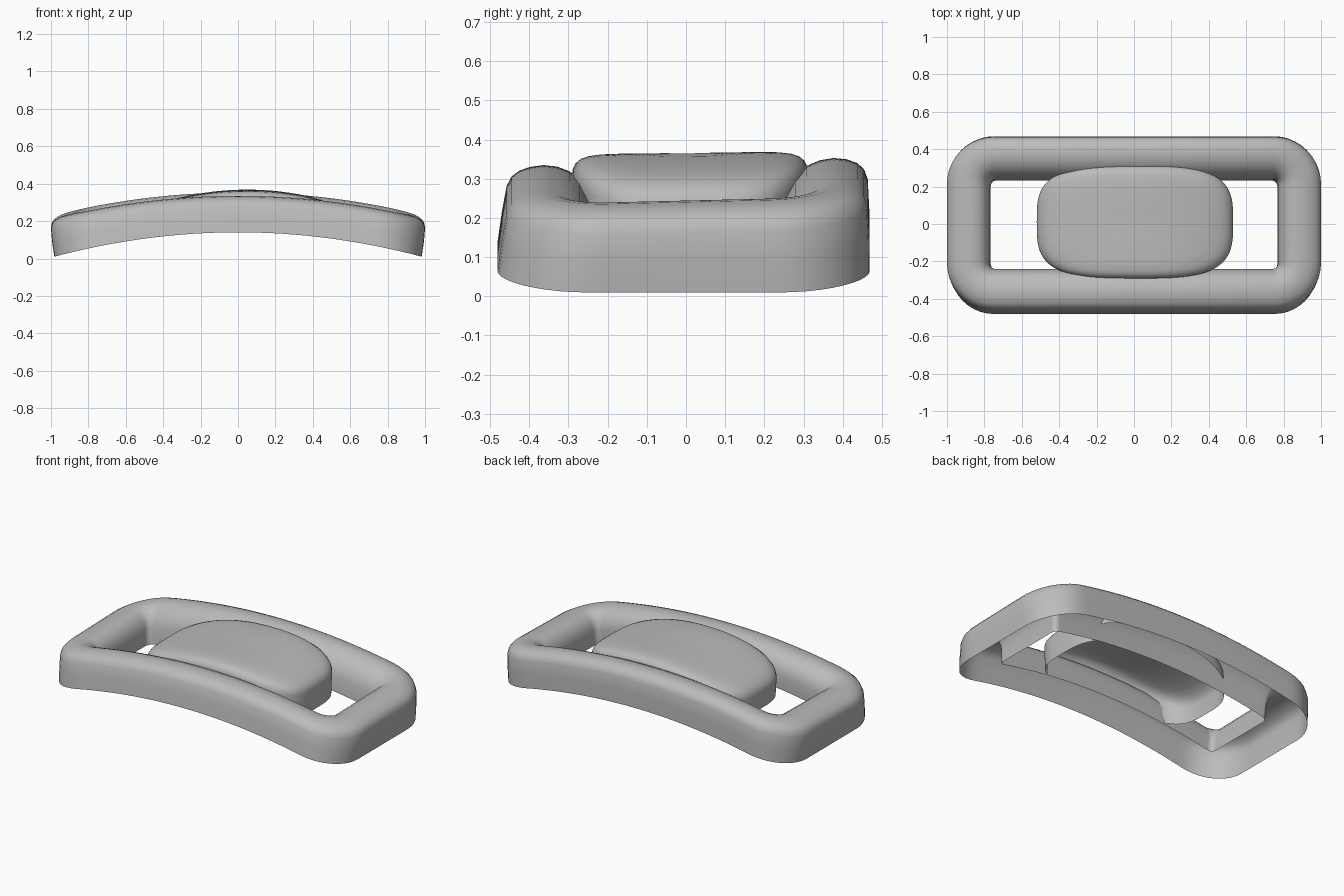
import bpy, bmesh, math

cube = bpy.data.objects.get("Cube")
if cube:
    bpy.data.objects.remove(cube, do_unlink=True)

grey = bpy.data.materials.new("plain_grey")
grey.use_nodes = True
colour = (0.5, 0.5, 0.5, 1)
grey.diffuse_color = colour
grey.node_tree.nodes["Principled BSDF"].inputs["Base Color"].default_value = colour


def arch(x):
    """Height of the lower rim, which bows upward along the length."""
    return 0.14 - 0.135 * x * x


def rounded_rect(hx, hy, r, corner=10, long_side=36, short_side=12):
    """Evenly matched points round a rounded rectangle."""
    arcs = []
    for k, (sx, sy) in enumerate([(1, 1), (-1, 1), (-1, -1), (1, -1)]):
        cx, cy = sx * (hx - r), sy * (hy - r)
        arcs.append([(cx + r * math.cos(a), cy + r * math.sin(a))
                     for a in [(k + i / corner) * math.pi / 2 for i in range(corner + 1)]])
    points = []
    for k, arc in enumerate(arcs):
        points += arc
        (x0, y0), (x1, y1) = arc[-1], arcs[(k + 1) % 4][0]
        n = long_side if k % 2 == 0 else short_side
        points += [(x0 + (x1 - x0) * i / n, y0 + (y1 - y0) * i / n) for i in range(1, n)]
    return points


def loft(name, rings, cap=False):
    """Skin a series of closed rings; optionally close the first with a fan."""
    bm = bmesh.new()
    rows = [[bm.verts.new(p) for p in ring] for ring in rings]
    n = len(rows[0])
    for a, b in zip(rows, rows[1:]):
        for i in range(n):
            j = (i + 1) % n
            bm.faces.new((a[i], a[j], b[j], b[i]))
    if cap:
        centre = bm.verts.new([sum(p[k] for p in rings[0]) / n for k in range(3)])
        for i in range(n):
            bm.faces.new((centre, rows[0][(i + 1) % n], rows[0][i]))
    bmesh.ops.recalc_face_normals(bm, faces=bm.faces)
    # open shells: make the crown face upward
    crown = max(bm.faces, key=lambda f: f.calc_center_median().z)
    if crown.normal.z < 0:
        bmesh.ops.reverse_faces(bm, faces=bm.faces)
    mesh = bpy.data.meshes.new(name)
    bm.to_mesh(mesh)
    bm.free()
    obj = bpy.data.objects.new(name, mesh)
    bpy.context.collection.objects.link(obj)
    mesh.materials.append(grey)
    bpy.ops.object.select_all(action='DESELECT')
    obj.select_set(True)
    bpy.context.view_layer.objects.active = obj
    bpy.ops.object.shade_smooth_by_angle(angle=math.radians(50))
    return obj


# Hollow frame: inset in x, inset in y, height above the rim
section = [(.018, 0, 0), (.006, .006, .08), (0, .014, .15), (.006, .025, .175),
           (.022, .043, .19), (.05, .07, .2), (.09, .105, .204), (.13, .14, .199),
           (.165, .172, .186), (.195, .2, .164), (.218, .222, .13),
           (.23, .235, .09), (.234, .237, 0)]
rings = []
for dx, dy, h in section:
    r = 0.25 - 0.22 * min(1, dx / 0.23)
    rings.append([(x, y + 0.06 * (h - 0.1),
                   arch(x) + h * (1 + 0.05 * x * x) + 0.12 * y * h)
                  for x, y in rounded_rect(1 - dx, 0.475 - dy, r)])
loft("frame", rings)


# Domed centre pad: ring scale, drop below the dome
def pad_outline(scale, n=112, power=3.4):
    points = []
    for i in range(n):
        c, s = math.cos(2 * math.pi * i / n), math.sin(2 * math.pi * i / n)
        points.append((scale * 0.525 * math.copysign(abs(c) ** (2 / power), c) + 0.005,
                       scale * 0.302 * math.copysign(abs(s) ** (2 / power), s) + 0.01))
    return points


def dome(x, y):
    return 0.366 - 0.32 * (x - 0.05) ** 2 + 0.012 * y


rings = [[(x, y, dome(x, y) - drop) for x, y in pad_outline(scale)]
         for scale, drop in [(.2, 0), (.4, 0), (.6, 0), (.75, .001), (.86, .005),
                             (.92, .011), (.965, .022), (.99, .037), (1, .058)]]
# End skirts reach the lower rim, long sides stop inside the frame
rings.append([(x, y, arch(x) if abs(y) < 0.235 else dome(x, y) - 0.1)
              for x, y in pad_outline(0.99)])
loft("centre_pad", rings, cap=True)
